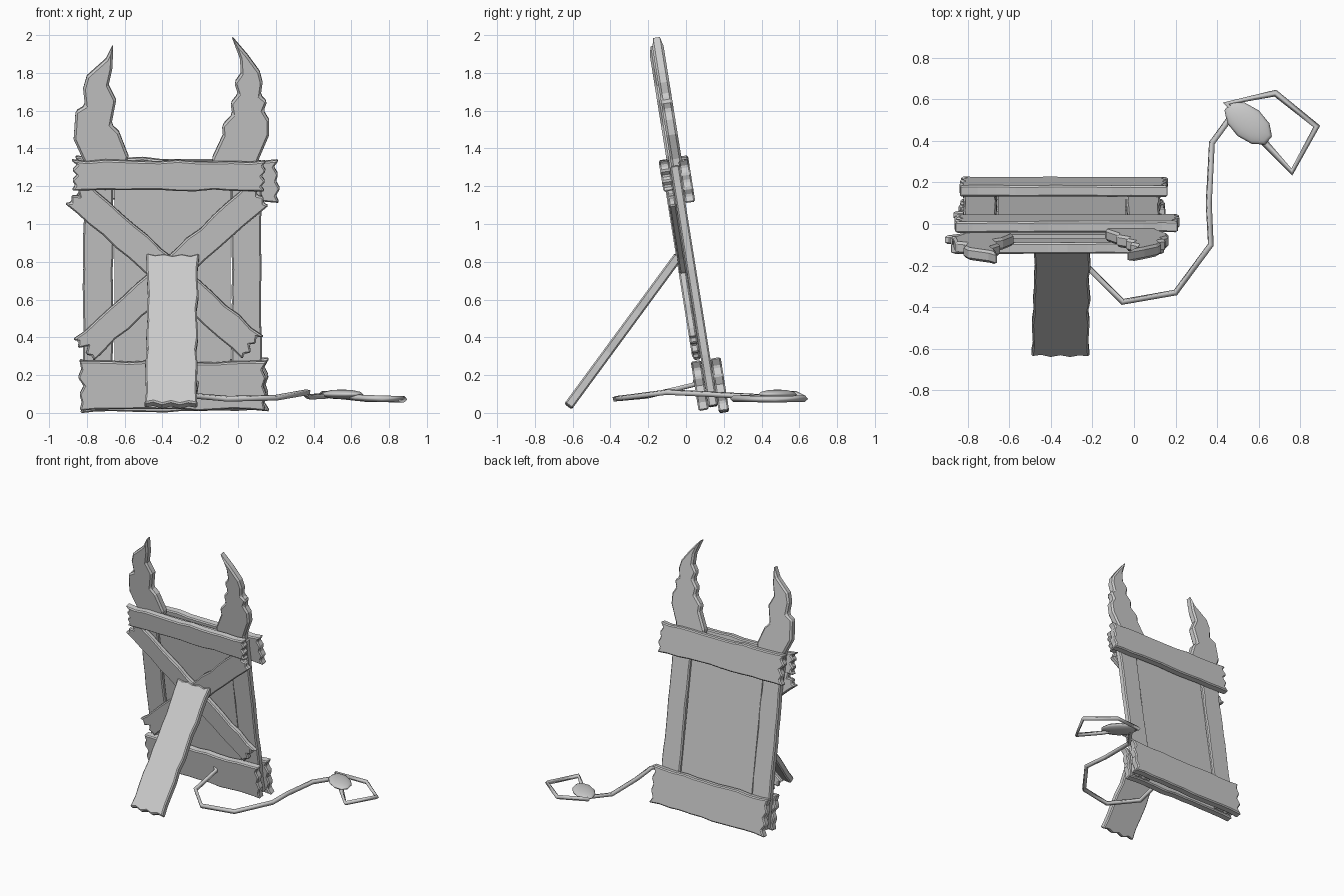
import bpy, bmesh, math, random
from mathutils import Matrix, Vector

if "Cube" in bpy.data.objects:
    bpy.data.objects.remove(bpy.data.objects["Cube"])

TILT = math.radians(9.1)
# leaning frame: local x across, z up the board, y through its thickness
BOARD = Matrix.Translation((0, 0.15, 0)) @ Matrix.Rotation(TILT, 4, 'X')
LEG = Matrix.Translation((0, -0.62, 0.04)) @ Matrix.Rotation(math.radians(-36.3), 4, 'X')


def slab(name, outline, w, thick, frame=BOARD, bevel=0.008):
    """Extrude an x/z outline through the thickness and soften its edges."""
    bm = bmesh.new()
    face = bm.faces.new([bm.verts.new((x, w - thick / 2, z)) for x, z in outline])
    ext = bmesh.ops.extrude_face_region(bm, geom=[face])
    new = [g for g in ext['geom'] if isinstance(g, bmesh.types.BMVert)]
    bmesh.ops.translate(bm, verts=new, vec=(0, thick, 0))
    bmesh.ops.recalc_face_normals(bm, faces=bm.faces)
    bm.transform(frame)
    me = bpy.data.meshes.new(name)
    bm.to_mesh(me)
    bm.free()
    ob = bpy.data.objects.new(name, me)
    bpy.context.collection.objects.link(ob)
    if bevel:
        mod = ob.modifiers.new("worn_edges", 'BEVEL')
        mod.width = bevel
        mod.segments = 1
        mod.limit_method = 'ANGLE'
        mod.angle_limit = math.radians(40)
    return ob


def plank(name, p0, p1, width, w, thick, seed, jag=0.03, frame=BOARD, wave=0.006):
    """Plank from p0 to p1 with wavy long edges and splintered ends."""
    rnd = random.Random(seed)
    a, b = Vector(p0), Vector(p1)
    d = (b - a).normalized()
    n = Vector((-d.y, d.x))
    length = (b - a).length
    steps = max(6, int(length / 0.09))
    ends = 6

    def end_cut(i):
        return rnd.uniform(0.5, 1) * jag if i % 2 else rnd.uniform(0, 0.35) * jag

    pts = []
    for i in range(1, steps):                       # lower edge
        pts.append((i / steps * length, -width / 2 + rnd.uniform(0, 2) * wave))
    for i in range(ends + 1):                       # far end
        pts.append((length - end_cut(i), width * (i / ends - 0.5)))
    for i in range(steps - 1, 0, -1):               # upper edge
        pts.append((i / steps * length, width / 2 - rnd.uniform(0, 2) * wave))
    for i in range(ends, -1, -1):                   # near end
        pts.append((end_cut(i), width * (i / ends - 0.5)))
    return slab(name, [tuple(a + d * u + n * v) for u, v in pts], w, thick, frame)


# upright posts
for side, x, s in (("left", -0.74, 1), ("right", 0.045, 2)):
    plank(side + "_post", (x, 0.03), (x, 1.33), 0.165, 0, 0.05, s, 0.015, wave=0.004)

# thin centre panel
slab("panel", [(-0.655, 0.06), (-0.04, 0.06), (-0.04, 1.33), (-0.655, 1.33)], 0, 0.02, bevel=0)

# crossbars, front and back
plank("top_front_bar", (-0.895, 1.285), (0.16, 1.28), 0.165, -0.053, 0.055, 3, 0.05)
plank("top_back_bar", (-0.87, 1.255), (0.225, 1.235), 0.23, 0.05, 0.055, 4, 0.04)
plank("bottom_front_bar", (-0.85, 0.155), (0.155, 0.155), 0.265, -0.053, 0.055, 5, 0.035)
plank("bottom_back_bar", (-0.845, 0.135), (0.17, 0.145), 0.285, 0.052, 0.055, 6, 0.035)

# crossed braces
plank("brace_falling", (-0.87, 1.20), (0.09, 0.35), 0.165, -0.048, 0.042, 7, 0.05)
plank("brace_rising", (-0.83, 0.335), (0.12, 1.19), 0.16, -0.044, 0.04, 8, 0.05)

# horn-shaped splintered tops
left_horn = [(-0.80, 1.20), (-0.62, 1.20), (-0.58, 1.38), (-0.63, 1.51), (-0.67, 1.55),
             (-0.645, 1.68), (-0.685, 1.76), (-0.665, 1.85), (-0.66, 1.98), (-0.70, 1.90),
             (-0.80, 1.81), (-0.82, 1.74), (-0.81, 1.65), (-0.86, 1.62), (-0.87, 1.47),
             (-0.82, 1.36)]
right_horn = [(0.10, 1.20), (0.11, 1.36), (0.165, 1.49), (0.165, 1.57), (0.135, 1.62),
              (0.155, 1.67), (0.12, 1.70), (0.13, 1.77), (0.115, 1.83), (0.05, 1.92),
              (-0.035, 2.02), (0.01, 1.90), (0.015, 1.82), (-0.02, 1.77), (0.00, 1.71),
              (-0.04, 1.66), (-0.03, 1.60), (-0.085, 1.54), (-0.08, 1.49), (-0.14, 1.36),
              (-0.09, 1.20)]
slab("left_horn", left_horn, -0.008, 0.06, bevel=0.012)
slab("right_horn", right_horn, 0.012, 0.06, bevel=0.012)

# propping leg
plank("prop_leg", (-0.355, -0.01), (-0.345, 0.985), 0.28, 0, 0.05, 9, 0.025, LEG)


def rope(name, pts, radius=0.017, closed=False):
    """Angular four-sided rope along a poly path."""
    cu = bpy.data.curves.new(name, 'CURVE')
    cu.dimensions = '3D'
    cu.bevel_depth = radius
    cu.bevel_resolution = 0
    cu.use_fill_caps = True
    sp = cu.splines.new('POLY')
    sp.points.add(len(pts) - 1)
    for p, co in zip(sp.points, pts):
        p.co = (*co, 1)
    sp.use_cyclic_u = closed
    ob = bpy.data.objects.new(name, cu)
    bpy.context.collection.objects.link(ob)
    bpy.ops.object.select_all(action='DESELECT')
    ob.select_set(True)
    bpy.context.view_layer.objects.active = ob
    bpy.ops.object.convert(target='MESH')


# trailing rope and its end loop
rope("rope", [(-0.27, 0.07, 0.24), (-0.22, 0.045, 0.15), (-0.23, -0.20, 0.09),
              (-0.055, -0.375, 0.075), (0.20, -0.33, 0.08), (0.37, -0.10, 0.11),
              (0.36, 0.10, 0.10), (0.375, 0.39, 0.085), (0.47, 0.52, 0.09)])
rope("rope_loop", [(0.55, 0.48, 0.095), (0.445, 0.58, 0.10), (0.68, 0.63, 0.075),
                   (0.88, 0.47, 0.072), (0.76, 0.25, 0.075), (0.63, 0.39, 0.08)], closed=True)

# flattened knot
bpy.ops.mesh.primitive_uv_sphere_add(segments=10, ring_count=6, location=(0.55, 0.485, 0.098),
                                     rotation=(0, 0, math.radians(-40)))
knot = bpy.context.object
knot.name = "rope_knot"
knot.scale = (0.135, 0.08, 0.026)
bpy.ops.object.shade_smooth_by_angle(angle=math.radians(35))
